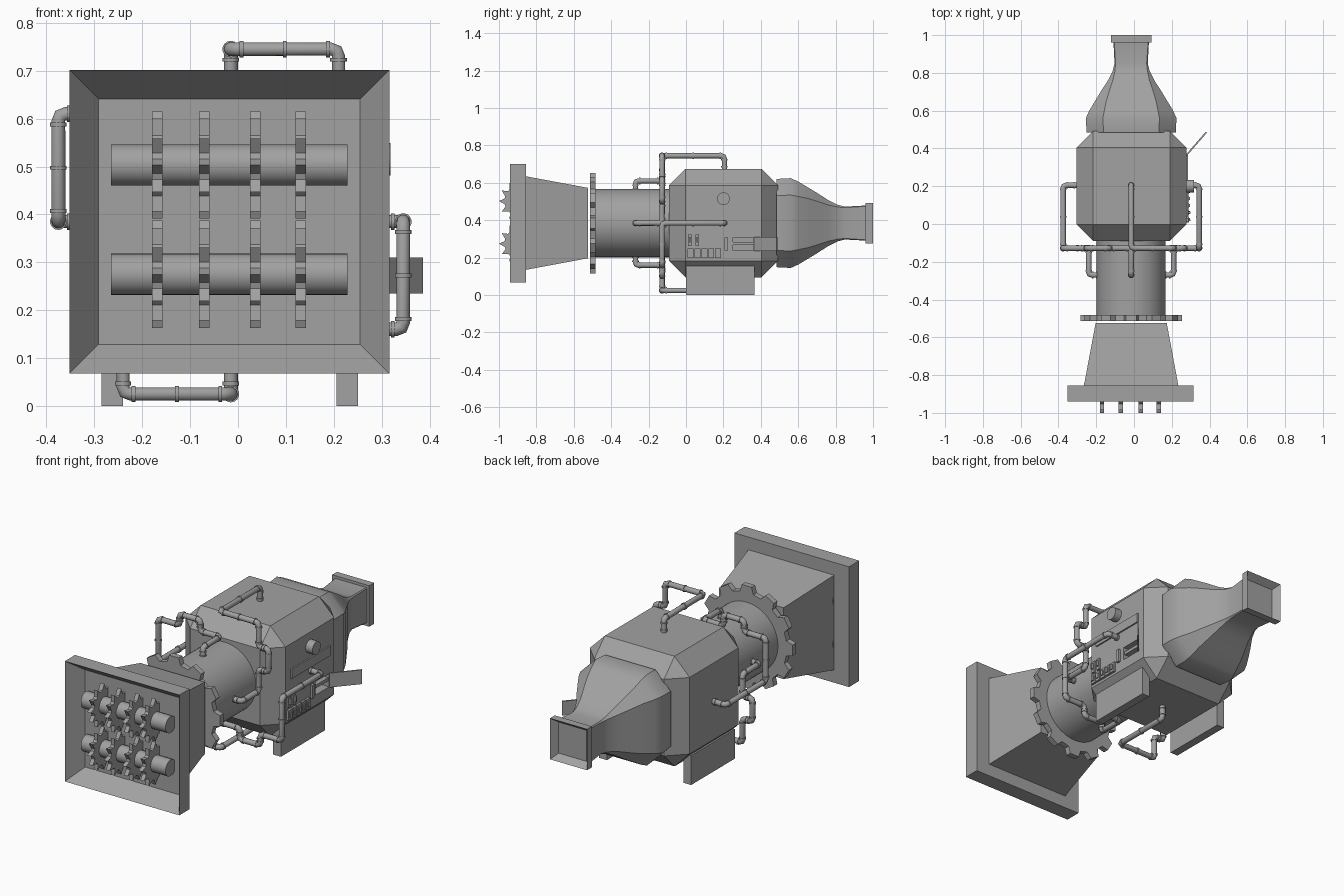
import bpy, bmesh, math
from mathutils import Vector, Matrix

old = bpy.data.objects.get("Cube")
if old:
    bpy.data.objects.remove(old, do_unlink=True)

CX, CZ = -0.015, 0.385          # main axis of the machine, running along y
SIDE = 0.278                    # x of the control face

metal = bpy.data.materials.new("grey metal")
metal.use_nodes = True
GREY = (0.36, 0.36, 0.36, 1)
metal.diffuse_color = GREY
metal.node_tree.nodes["Principled BSDF"].inputs["Base Color"].default_value = GREY


def finish(name, bm, smooth=False):
    bmesh.ops.recalc_face_normals(bm, faces=bm.faces)
    mesh = bpy.data.meshes.new(name)
    bm.to_mesh(mesh)
    bm.free()
    mesh.materials.append(metal)
    ob = bpy.data.objects.new(name, mesh)
    bpy.context.collection.objects.link(ob)
    if smooth:
        shade(ob)
    return ob


def shade(ob, angle=35):
    bpy.ops.object.select_all(action='DESELECT')
    ob.select_set(True)
    bpy.context.view_layer.objects.active = ob
    bpy.ops.object.shade_smooth_by_angle(angle=math.radians(angle))


def box_mesh(x, y, z):
    """Box given by its (min, max) range on each axis."""
    bm = bmesh.new()
    bmesh.ops.create_cube(bm, size=1)
    for v in bm.verts:
        v.co = Vector([(r[0] + r[1]) / 2 + c * (r[1] - r[0]) for c, r in zip(v.co, (x, y, z))])
    return bm


def box(name, x, y, z):
    return finish(name, box_mesh(x, y, z))


def cylinder(name, axis, centre, r, length, sides=32):
    bm = bmesh.new()
    turn = Vector((0, 0, 1)).rotation_difference(Vector(axis)).to_matrix().to_4x4()
    bmesh.ops.create_cone(bm, cap_ends=True, segments=sides, radius1=r, radius2=r,
                          depth=length, matrix=Matrix.Translation(centre) @ turn)
    return finish(name, bm, True)


def loft(name, rings, smooth=False):
    """Skin between rings of equal point count, capped at both ends."""
    bm = bmesh.new()
    loops = [[bm.verts.new(p) for p in ring] for ring in rings]
    n = len(loops[0])
    for a, b in zip(loops, loops[1:]):
        for i in range(n):
            bm.faces.new((a[i], a[(i + 1) % n], b[(i + 1) % n], b[i]))
    bm.faces.new(loops[0])
    bm.faces.new(loops[-1])
    return finish(name, bm, smooth)


def square_ring(y, h, c=0):
    """Square section of half size h with corners cut by c."""
    k = h - c
    pts = [(h, k), (k, h), (-k, h), (-h, k), (-h, -k), (-k, -h), (k, -h), (h, -k)]
    if c == 0:
        pts = pts[::2]
        pts = [(h, h), (-h, h), (-h, -h), (h, -h)]
    return [(CX + a, y, CZ + b) for a, b in pts]


def toothed(teeth, root, tip, profile):
    """Polar outline; profile lists (fraction of pitch, is tip)."""
    pitch = 2 * math.pi / teeth
    return [((tip if top else root) * math.cos((i + f) * pitch),
             (tip if top else root) * math.sin((i + f) * pitch))
            for i in range(teeth) for f, top in profile]


def recess(bm, direction, margin, depth):
    """Inset the face looking along direction and push it in."""
    d = Vector(direction)
    bm.normal_update()
    face = max(bm.faces, key=lambda f: f.normal.dot(d))
    bmesh.ops.inset_region(bm, faces=[face], thickness=margin)
    bmesh.ops.translate(bm, verts=face.verts, vec=-d * depth)


# Intake frame and hopper
bm = box_mesh((-0.352, 0.316), (-0.94, -0.855), (0.068, 0.702))
recess(bm, (0, -1, 0), 0.086, 0.083)
finish("intake_frame", bm)
loft("hopper", [square_ring(-0.856, 0.25), square_ring(-0.523, 0.188)])

# Shredding rollers with toothed discs
saw = toothed(12, 0.083, 0.112, [(0, True), (0.3, False), (0.6, False)])
for label, z in (("upper", 0.503), ("lower", 0.275)):
    cylinder(label + "_roller", (1, 0, 0), (-0.018, -0.888, z), 0.043, 0.494)
    for i, x in enumerate((-0.169, -0.07, 0.036, 0.131)):
        loft(f"{label}_shredder_disc_{i + 1}",
             [[(x + e, -0.888 - a, z + b) for a, b in saw] for e in (-0.011, 0.011)])

# Drive collar and neck
gear = toothed(12, 0.235, 0.27, [(-0.32, False), (-0.2, True), (0.2, True), (0.32, False)])
loft("drive_gear", [[(CX + a, y, CZ + b) for a, b in gear] for y in (-0.513, -0.483)])
cylinder("neck_drum", (0, 1, 0), (CX, -0.275, CZ), 0.183, 0.43, 48)

# Main body with chamfered edges and a hatch opening
bm = box_mesh((CX - 0.289, SIDE), (-0.09, 0.492), (0.095, 0.675))
bmesh.ops.bevel(bm, geom=bm.edges[:], offset=0.088, segments=1, affect='EDGES')
body = finish("main_body", bm)
cutter = box("hatch_cutter", (SIDE - 0.05, SIDE + 0.05), (0.25, 0.362), (0.238, 0.308))
cutter.hide_render = True
mod = body.modifiers.new("hatch", 'BOOLEAN')
mod.operation, mod.object, mod.solver = 'DIFFERENCE', cutter, 'EXACT'
bpy.ops.object.select_all(action='DESELECT')
bpy.context.view_layer.objects.active = body
body.select_set(True)
bpy.ops.object.modifier_apply(modifier="hatch")
bpy.data.objects.remove(cutter, do_unlink=True)

# Side skids
for label, x in (("right", -0.263), ("left", 0.228)):
    box(label + "_skid", (x - 0.0225, x + 0.0225), (0, 0.365), (0, 0.155))

# Exhaust bell, easing from a cut-corner section to a square neck
profile = [(0.485, 0.236, 0.09), (0.56, 0.24, 0.09), (0.6, 0.222, 0.08), (0.65, 0.192, 0.06),
           (0.7, 0.162, 0.045), (0.76, 0.123, 0.026), (0.81, 0.098, 0.012),
           (0.85, 0.088, 0.006), (0.965, 0.094, 0.004)]
loft("exhaust_bell", [square_ring(*p) for p in profile], True)
bm = box_mesh((CX - 0.108, CX + 0.108), (0.96, 1.0), (CZ - 0.108, CZ + 0.108))
recess(bm, (0, 1, 0), 0.038, 0.036)
finish("exhaust_flange", bm)

# Control face
cylinder("knob", (1, 0, 0), (SIDE + 0.018, 0.2, 0.515), 0.034, 0.044)
box("indicator_strip", (SIDE - 0.01, SIDE + 0.008), (0.04, 0.365), (0.405, 0.455))
box("latch", (SIDE - 0.01, SIDE + 0.012), (0.205, 0.225), (0.238, 0.308))
box("hatch_bar", (SIDE - 0.05, SIDE - 0.005), (0.25, 0.362), (0.268, 0.285))
for i in range(5):
    y = 0.024 + i * 0.037
    box(f"key_{i + 1}", (SIDE - 0.01, SIDE + 0.012), (y - 0.016, y + 0.016), (0.197, 0.25))
    box(f"key_cap_{i + 1}", (SIDE, SIDE + 0.018), (y - 0.008, y + 0.008), (0.21, 0.237))
for i, y in enumerate((0.02, 0.06)):
    box(f"switch_{i + 1}", (SIDE - 0.01, SIDE + 0.01), (y - 0.009, y + 0.009), (0.262, 0.325))
    box(f"switch_lever_{i + 1}", (SIDE, SIDE + 0.022), (y - 0.005, y + 0.005), (0.28, 0.31))
door = box("hatch_door", (0, 0.16), (-0.004, 0.004), (0.235, 0.31))
door.location = (SIDE, 0.365, 0)
door.rotation_euler.z = math.radians(49)


# Four identical pipes, turned a quarter about the main axis
def pipe(name, points, r):
    path = [points[0]]
    for a, b, c in zip(points, points[1:], points[2:]):
        p, q = b + (a - b).normalized() * 0.016, b + (c - b).normalized() * 0.016
        path += [p, (p + q + 2 * b) / 4, q]
    path.append(points[-1])
    cu = bpy.data.curves.new(name, 'CURVE')
    cu.dimensions = '3D'
    cu.bevel_depth, cu.bevel_resolution, cu.use_fill_caps = r, 3, True
    cu.materials.append(metal)
    sp = cu.splines.new('POLY')
    sp.points.add(len(path) - 1)
    for pt, co in zip(sp.points, path):
        pt.co = (*co, 1)
    ob = bpy.data.objects.new(name, cu)
    bpy.context.collection.objects.link(ob)
    bpy.ops.object.select_all(action='DESELECT')
    ob.select_set(True)
    bpy.context.view_layer.objects.active = ob
    bpy.ops.object.convert(target='MESH')
    shade(bpy.context.view_layer.objects.active, 50)


R, T, J, Y = 0.36, 0.225, 0.283, -0.128
route = [(0, 0.205, 0.28), (0, 0.205, R), (0, Y, R), (T, Y, R), (T, Y, 0.235), (J, Y, 0.235),
         (J, Y, 0.115), (T, Y, 0.115), (T, Y, 0), (T, -0.27, 0), (0.16, -0.27, 0)]
for k, label in enumerate(("top", "left", "bottom", "right")):
    turn = Matrix.Translation((CX, 0, CZ)) @ Matrix.Rotation(k * math.pi / 2, 4, 'Y')
    pts = [turn @ Vector(p) for p in route]
    pipe(label + "_pipe", pts, 0.0145)
    for i, (a, b) in enumerate(zip(pts, pts[1:])):
        span = b - a
        stops = (0.022, span.length - 0.022) if span.length < 0.2 else \
            (0.022, span.length / 2, span.length - 0.022)
        for j, s in enumerate(stops):
            cylinder(f"{label}_pipe_collar_{i + 1}_{j + 1}", span,
                     a + span.normalized() * s, 0.0175, 0.008, 14)
